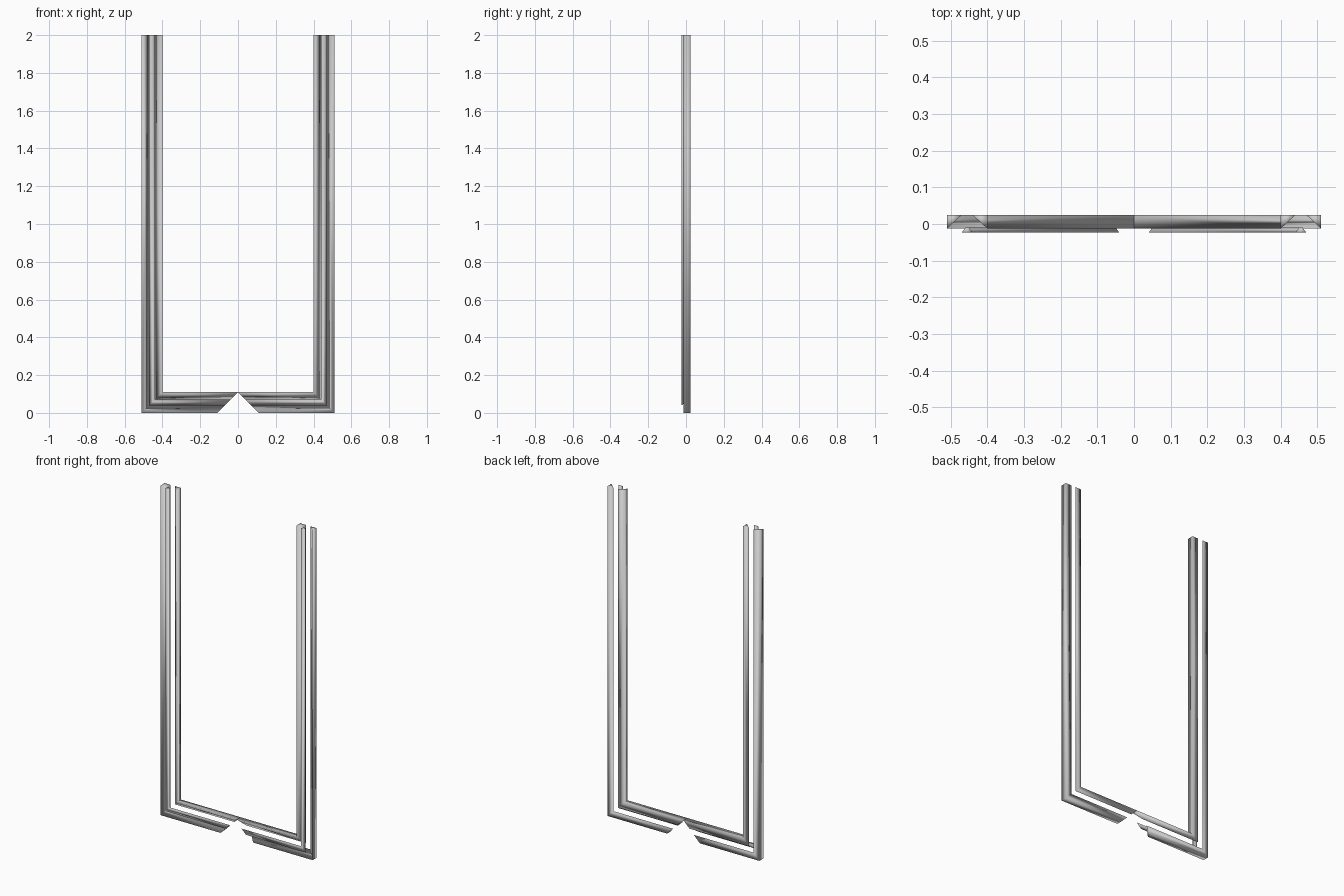
import bpy, bmesh

if "Cube" in bpy.data.objects:
    bpy.data.objects.remove(bpy.data.objects["Cube"])

HALF_W, HEIGHT, TRIM = 0.51, 2.0, 0.11   # half width, height, trim width
Y_FRONT, Y_MID, Y_BACK = -0.0235, -0.0125, 0.0245


def mitred_trim(name, profile):
    """Sweep a (distance from outer edge, y) profile down the left leg and along
    the sill to a 45 degree end, then mirror it to the right side."""
    bm = bmesh.new()
    rings = []
    for point in (lambda u: (-HALF_W + u, HEIGHT),     # top of leg
                  lambda u: (-HALF_W + u, u),          # mitred corner
                  lambda u: (-(TRIM - u), u)):         # mitred centre end
        ring = []
        for u, y in profile:
            x, z = point(u)
            ring.append(bm.verts.new((x, y, z)))
        rings.append(ring)
    n = len(profile)
    for a, b in zip(rings, rings[1:]):
        for i in range(n):
            j = (i + 1) % n
            bm.faces.new((a[i], a[j], b[j], b[i]))
    bm.faces.new(rings[0])
    bm.faces.new(rings[-1])
    bmesh.ops.recalc_face_normals(bm, faces=bm.faces)
    for f in bm.faces:
        f.smooth = True
    mesh = bpy.data.meshes.new(name)
    bm.to_mesh(mesh)
    bm.free()
    obj = bpy.data.objects.new(name, mesh)
    bpy.context.collection.objects.link(obj)
    mirror = obj.modifiers.new("mirror", 'MIRROR')
    mirror.use_mirror_merge = False
    return obj


# Outer wedge: slopes back toward the middle of the trim
mitred_trim("outer_trim", [(0, Y_MID), (0, Y_BACK), (0.04, Y_BACK)])
# Inner wedge: the same slope, reversed
mitred_trim("inner_trim", [(TRIM, Y_MID), (TRIM, Y_BACK), (0.07, Y_BACK)])
# Raised strip standing in front of the slot between the wedges
mitred_trim("front_strip", [(0.04, Y_FRONT), (0.07, Y_FRONT), (0.06, -0.010), (0.05, -0.010)])
